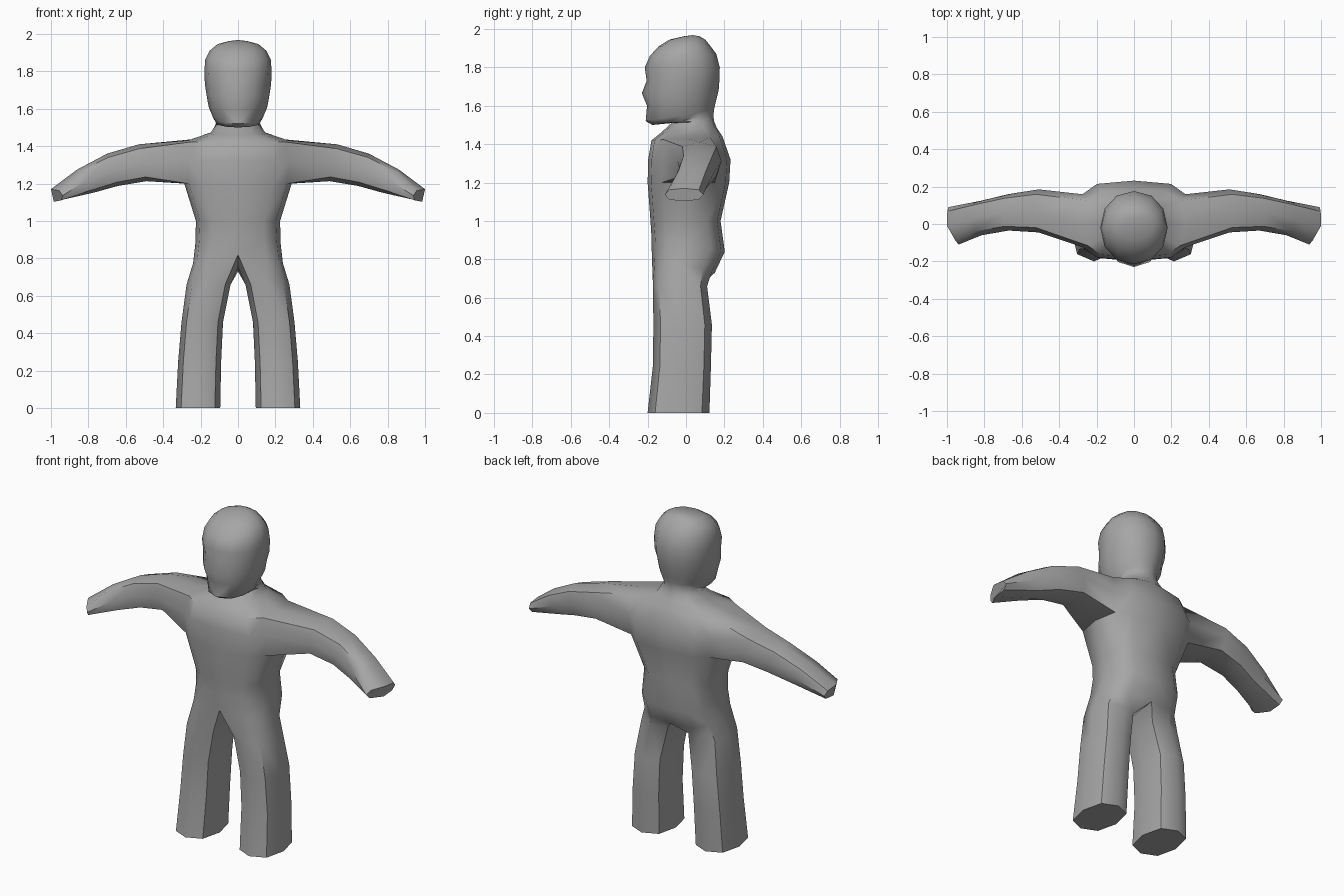
import bpy, bmesh, math

if "Cube" in bpy.data.objects:
    bpy.data.objects.remove(bpy.data.objects["Cube"])

bm = bmesh.new()


def spow(v, p):
    return math.copysign(abs(v) ** p, v)


def half_ring(zf, zb, w, yf, yb, p):
    """Seven points from front centre round the side to back centre."""
    ring = []
    for k in range(7):
        a = math.pi * k / 6
        s = spow(math.sin(a), p) if 0 < k < 6 else 0.0
        c = spow(math.cos(a), p) if k != 3 else 0.0
        t = (1 - c) / 2
        ring.append(bm.verts.new((w * s, yf + (yb - yf) * t, zf + (zb - zf) * t)))
    return ring


def octagon(p):
    """Eight (sin, cos) pairs, starting one step before the first axis."""
    for k in range(8):
        a = math.radians(45 * (k - 1))
        yield spow(round(math.sin(a), 6), p), spow(round(math.cos(a), 6), p)


def bridge(a, b, closed=True, skip=()):
    n = len(a)
    for k in range(n if closed else n - 1):
        if k not in skip:
            j = (k + 1) % n
            bm.faces.new((a[k], a[j], b[j], b[k]))


# Torso, neck and head: front z, back z, half width, front y, back y, roundness
rows = [
    (0.82, 0.73, 0.240, -0.178, 0.150, 0.70),  # crotch
    (0.92, 0.84, 0.228, -0.180, 0.202, 0.70),  # hips
    (1.00, 1.00, 0.225, -0.185, 0.180, 0.70),  # waist
    (1.20, 1.20, 0.287, -0.200, 0.225, 0.62),  # armpit
    (1.32, 1.32, 0.300, -0.197, 0.232, 0.60),  # chest
    (1.42, 1.44, 0.270, -0.180, 0.190, 0.62),  # shoulder
    (1.46, 1.485, 0.145, -0.130, 0.160, 0.85),  # neck base
    (1.51, 1.52, 0.120, -0.075, 0.146, 1.0),   # neck
    (1.50, 1.55, 0.118, -0.175, 0.143, 1.0),   # under chin
    (1.52, 1.58, 0.132, -0.210, 0.146, 1.0),   # chin
    (1.60, 1.62, 0.157, -0.203, 0.155, 1.0),   # mouth
    (1.665, 1.68, 0.168, -0.230, 0.170, 1.0),  # nose
    (1.73, 1.73, 0.177, -0.205, 0.174, 0.95),
    (1.80, 1.80, 0.180, -0.215, 0.176, 0.95),  # brow
    (1.86, 1.87, 0.175, -0.188, 0.158, 0.95),
    (1.91, 1.91, 0.152, -0.142, 0.128, 0.95),
    (1.945, 1.945, 0.110, -0.085, 0.100, 0.95),
    (1.962, 1.962, 0.050, -0.010, 0.070, 1.0),
]
rings = [half_ring(*r) for r in rows]
for i in range(len(rings) - 1):
    bridge(rings[i], rings[i + 1], False, (2, 3) if i in (3, 4) else ())
crown = bm.verts.new((0, 0.035, 1.968))
for k in range(6):
    bm.faces.new((rings[-1][k], rings[-1][k + 1], crown))

# Arm grown from the shoulder opening: top x, z, bottom x, z, front y, back y
lo, mid, hi = rings[3:6]
prev = [lo[2], lo[3], lo[4], mid[4], hi[4], hi[3], hi[2], mid[2]]
for tx, tz, bx, bz, yf, yb, skew in [
    (0.53, 1.410, 0.49, 1.213, -0.045, 0.185, 0),
    (0.70, 1.360, 0.64, 1.188, -0.035, 0.160, 0),
    (0.86, 1.275, 0.77, 1.152, -0.060, 0.125, 0),
    (1.00, 1.170, 0.985, 1.103, -0.110, 0.090, 0.055),
]:
    ring = []
    for s, c in octagon(0.75):
        t = (1 + c) / 2
        x = tx + (bx - tx) * t - skew * max(0, -s)
        ring.append(bm.verts.new((x, (yf + yb) / 2 + s * (yb - yf) / 2, tz + (bz - tz) * t)))
    bridge(prev, ring)
    prev = ring
bm.faces.new(prev)

# Leg grown from the hip ring: z, inner x, outer x, front y, back y
prev = rings[0] + [bm.verts.new((0, 0.0, 0.755))]
for z, xi, xo, yf, yb in [
    (0.66, 0.040, 0.275, -0.172, 0.110),
    (0.46, 0.080, 0.302, -0.170, 0.135),
    (0.25, 0.090, 0.320, -0.172, 0.130),
    (0.00, 0.095, 0.333, -0.200, 0.122),
]:
    ring = [bm.verts.new(((xi + xo) / 2 + s * (xo - xi) / 2,
                          (yf + yb) / 2 - c * (yb - yf) / 2, z))
            for s, c in octagon(0.8)]
    bridge(prev, ring)
    prev = ring
bm.faces.new(prev)

# Mirror the half body into one seamless skin
bmesh.ops.mirror(bm, geom=bm.verts[:] + bm.edges[:] + bm.faces[:],
                 axis='X', merge_dist=0.0005)
bmesh.ops.remove_doubles(bm, verts=bm.verts[:], dist=0.0005)
bmesh.ops.recalc_face_normals(bm, faces=bm.faces[:])

mesh = bpy.data.meshes.new("body")
bm.to_mesh(mesh)
bm.free()
body = bpy.data.objects.new("body", mesh)
bpy.context.collection.objects.link(body)
grey = bpy.data.materials.new("plain grey")
grey.diffuse_color = (0.38, 0.38, 0.38, 1)
grey.use_nodes = True
grey.node_tree.nodes["Principled BSDF"].inputs["Base Color"].default_value = grey.diffuse_color
mesh.materials.append(grey)

bpy.context.view_layer.objects.active = body
body.select_set(True)
bpy.ops.object.shade_smooth_by_angle(angle=math.radians(50))
